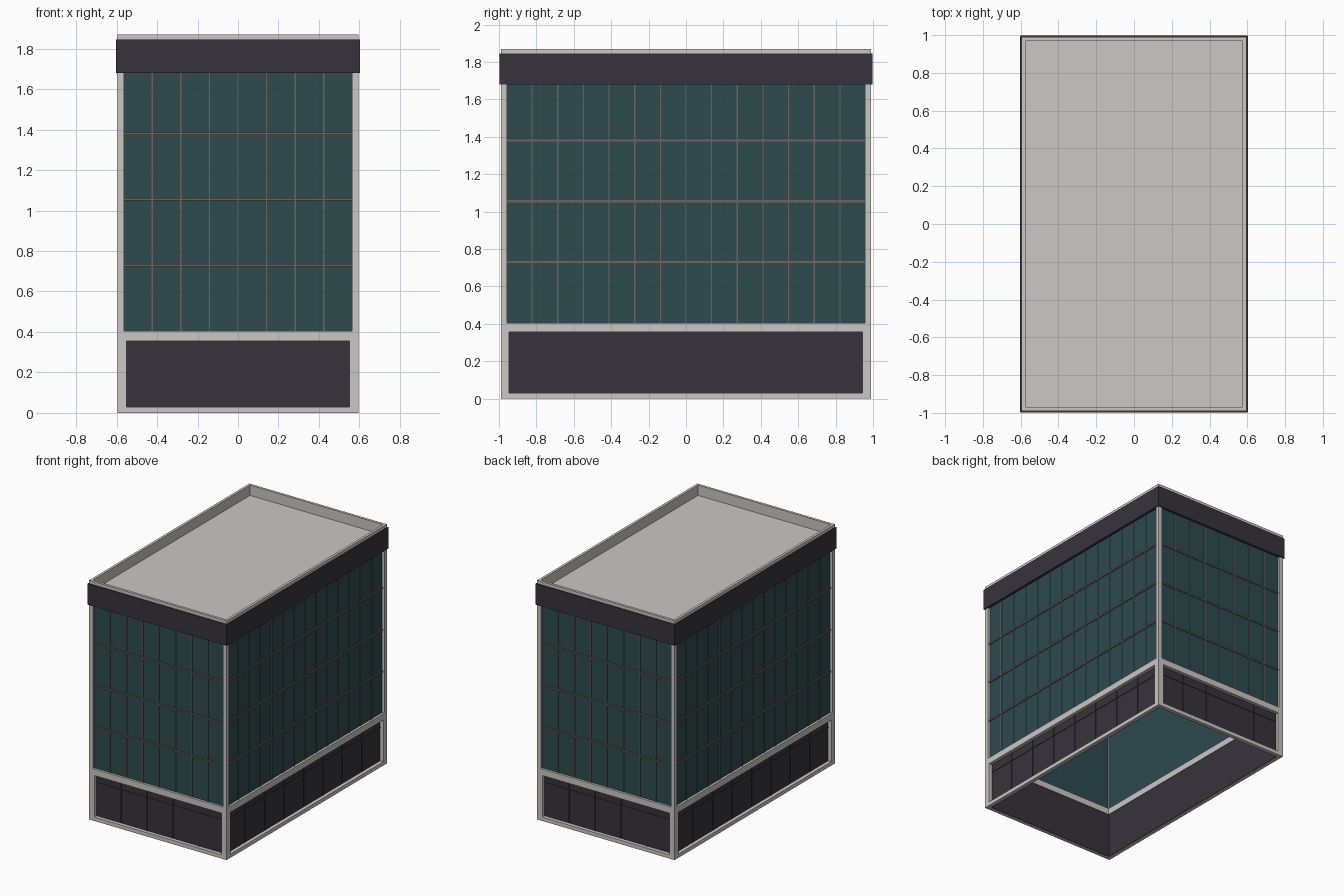
import bpy, bmesh, math
from mathutils import Matrix, Vector

if "Cube" in bpy.data.objects:
    bpy.data.objects.remove(bpy.data.objects["Cube"])


def material(name, rgb):
    m = bpy.data.materials.new(name)
    m.diffuse_color = (*rgb, 1)
    m.use_nodes = True
    m.node_tree.nodes["Principled BSDF"].inputs["Base Color"].default_value = m.diffuse_color
    return m


STONE = material("pale stone", (0.597, 0.571, 0.546))
DARK = material("charcoal", (0.037, 0.034, 0.044))
GLASS = material("teal glass", (0.026, 0.070, 0.076))
METAL = material("mullion grey", (0.156, 0.130, 0.120))


def boxes(name, mat, items, angle=0):
    """One object from boxes given as (u0, u1, v0, v1, z0, z1), turned about z."""
    bm = bmesh.new()
    for u0, u1, v0, v1, z0, z1 in items:
        size = Vector((u1 - u0, v1 - v0, z1 - z0))
        mid = Vector((u0 + u1, v0 + v1, z0 + z1)) / 2
        bmesh.ops.create_cube(bm, size=1, matrix=Matrix.Translation(mid) @ Matrix.Diagonal((*size, 1)))
    bm.transform(Matrix.Rotation(angle, 4, 'Z'))
    me = bpy.data.meshes.new(name)
    bm.to_mesh(me)
    bm.free()
    me.materials.append(mat)
    ob = bpy.data.objects.new(name, me)
    bpy.context.collection.objects.link(ob)


HX, HY = 0.595, 0.99


def wall(side, h, d, bays, shop_bays, angle):
    """A facade: h = half width, d = distance of its face from the centre."""
    f = -d                      # outer face, local -y is outward
    # stone frame: ground rail, lintel, jambs, upper corner posts
    frame = [(-h, h, f, f + 0.03, 0, 0.03), (-h, h, f, f + 0.038, 0.355, 0.405)]
    for s in (-1, 1):
        for w, z0, z1 in ((0.045, 0.03, 0.355), (0.032, 0.405, 1.69)):
            a, b = sorted((s * h, s * (h - w)))
            frame.append((a, b, f, f + 0.03, z0, z1))
    # parapet
    frame.append((-h, h, f, f + 0.02, 1.69, 1.87))
    boxes(side + "_stone_frame", STONE, frame, angle)

    # charcoal shopfront with slim bars
    w = h - 0.03
    shop = [(-w, w, f + 0.028, f + 0.034, 0.002, 0.385),
            (-w, w, f + 0.024, f + 0.03, 0.287, 0.293)]
    for i in range(1, shop_bays):
        u = -w + 2 * w * i / shop_bays
        shop.append((u - 0.003, u + 0.003, f + 0.024, f + 0.03, 0.03, 0.355))
    boxes(side + "_shopfront", DARK, shop, angle)

    # curtain wall glass
    g = h - 0.03
    boxes(side + "_glass", GLASS, [(-g, g, f + 0.018, f + 0.024, 0.40, 1.785)], angle)

    # mullions and floor lines
    bars = [(-g, g, f + 0.010, f + 0.019, z - 0.006, z + 0.006) for z in (0.73, 1.055, 1.38)]
    for i in range(1, bays):
        u = -g + 2 * g * i / bays
        bars.append((u - 0.003, u + 0.003, f + 0.012, f + 0.019, 0.405, 1.69))
    boxes(side + "_mullions", METAL, bars, angle)

    # cornice band
    e = h + 0.006
    boxes(side + "_cornice", DARK, [(-e, e, f - 0.008, f + 0.012, 1.68, 1.845)], angle)


wall("front", HX, HY, 8, 5, 0)
wall("right", HY, HX, 14, 8, math.pi / 2)
wall("back", HX, HY, 8, 5, math.pi)
wall("left", HY, HX, 14, 8, -math.pi / 2)

# flat roof sunk behind the parapet
boxes("roof", STONE, [(-HX + 0.01, HX - 0.01, -HY + 0.01, HY - 0.01, 1.78, 1.79)])
